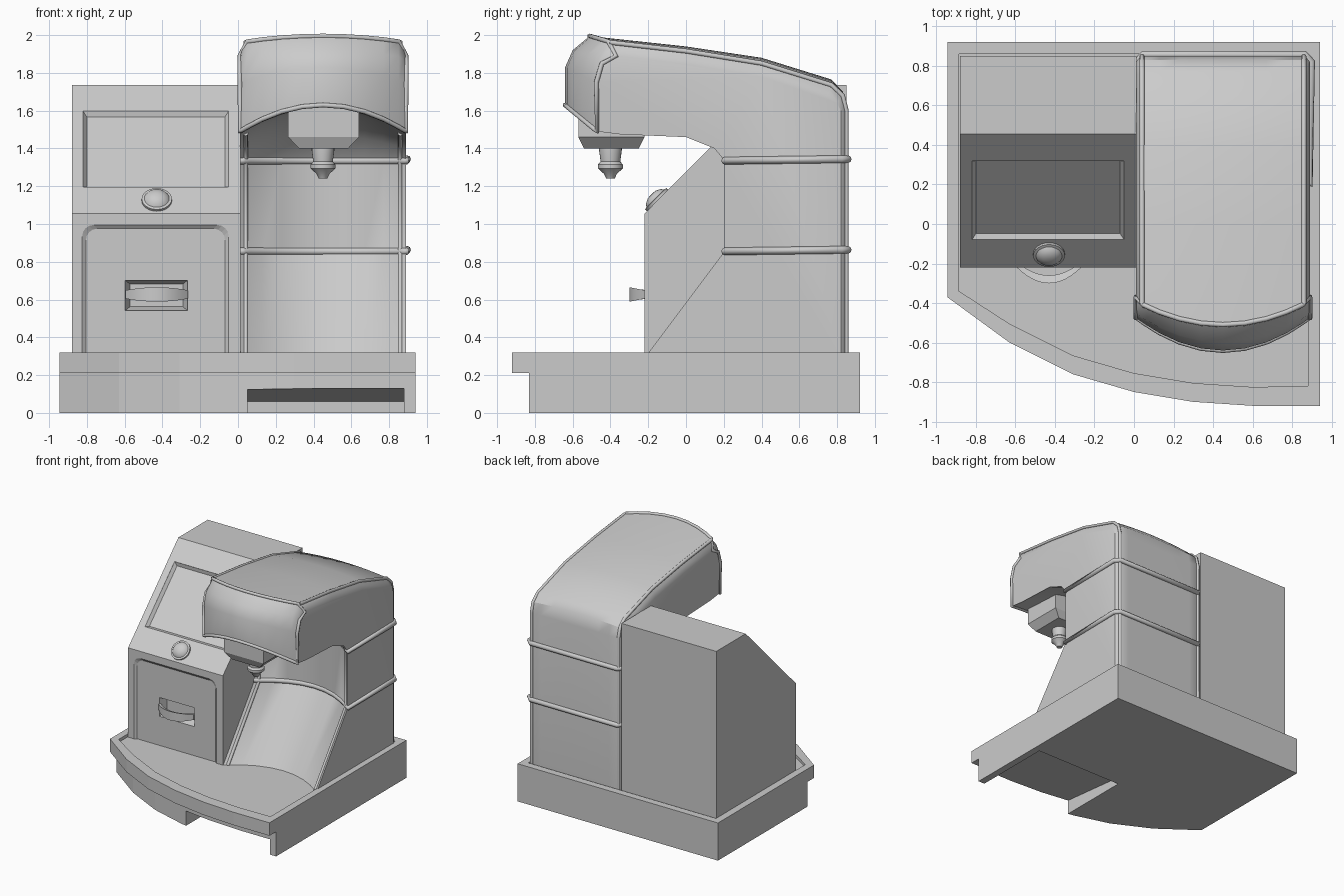
import bpy, bmesh, math
from mathutils import Vector

if "Cube" in bpy.data.objects:
    bpy.data.objects.remove(bpy.data.objects["Cube"])

grey = bpy.data.materials.new("light_grey")
grey.use_nodes = True
grey.diffuse_color = (0.6, 0.6, 0.6, 1)
grey.node_tree.nodes["Principled BSDF"].inputs["Base Color"].default_value = (0.6, 0.6, 0.6, 1)


def loft(name, rings, smooth=0):
    """Closed solid through a list of point rings."""
    bm = bmesh.new()
    loops = [[bm.verts.new(p) for p in r] for r in rings]
    n = len(loops[0])
    for a, b in zip(loops, loops[1:]):
        for i in range(n):
            j = (i + 1) % n
            bm.faces.new((a[i], a[j], b[j], b[i]))
    bm.faces.new(loops[0])
    bm.faces.new(loops[-1])
    bmesh.ops.recalc_face_normals(bm, faces=bm.faces)
    mesh = bpy.data.meshes.new(name)
    bm.to_mesh(mesh)
    bm.free()
    mesh.materials.append(grey)
    ob = bpy.data.objects.new(name, mesh)
    bpy.context.collection.objects.link(ob)
    if smooth:
        bpy.ops.object.select_all(action='DESELECT')
        ob.select_set(True)
        bpy.context.view_layer.objects.active = ob
        bpy.ops.object.shade_smooth_by_angle(angle=math.radians(smooth))
    return ob


def tube(name, points, radius, closed=False):
    """Round bead along a path."""
    cu = bpy.data.curves.new(name, 'CURVE')
    cu.dimensions = '3D'
    cu.bevel_depth = radius
    cu.bevel_resolution = 2
    cu.use_fill_caps = True
    sp = cu.splines.new('POLY')
    sp.points.add(len(points) - 1)
    for p, co in zip(sp.points, points):
        p.co = (*co, 1)
    sp.use_cyclic_u = closed
    cu.materials.append(grey)
    ob = bpy.data.objects.new(name, cu)
    bpy.context.collection.objects.link(ob)


def cut(target, cutter):
    cutter.hide_render = True
    cutter.hide_viewport = True
    cutter.display_type = 'WIRE'
    mod = target.modifiers.new(cutter.name, 'BOOLEAN')
    mod.operation = 'DIFFERENCE'
    mod.solver = 'EXACT'
    mod.object = cutter


def flat(outline, z):
    return [(x, y, z) for x, y in outline]


def rect(cx, cy, hx, hy):
    return [(cx - hx, cy - hy), (cx + hx, cy - hy), (cx + hx, cy + hy), (cx - hx, cy + hy)]


# Base with a curved front, a set-back foot and a shallow sunken tray
curve = [(0.6, -0.92), (0.3, -0.9), (0, -0.85), (-0.31, -0.76), (-0.63, -0.6)]
top = [(-0.945, 0.92), (0.94, 0.92), (0.94, -0.92)] + curve + [(-0.945, -0.37)]
foot = [(x, y + 0.09 if y < 0 else y) for x, y in top]
tray = [(-0.885, 0.86), (0.88, 0.86), (0.88, -0.82)] + [(x, y + 0.095) for x, y in curve] + [(-0.885, -0.34)]
base = loft("base_tray", [flat(top, 0.21), flat(top, 0.32)])
cut(base, loft("tray_cutter", [flat(tray, 0.295), flat(tray, 0.4)]))
foot = loft("base_foot", [flat(foot, 0), flat(foot, 0.21)])
slot = [(-1, -0.1), (-1, 0.14), (-0.83, 0.13), (-0.14, 0.06), (-0.14, -0.1)]
cut(foot, loft("slot_cutter", [[(x, y, z) for y, z in slot] for x in (0.05, 0.88)]))

# Control cabinet with a sloped panel
side = [(-0.22, 0.29), (-0.22, 1.055), (0.455, 1.735), (0.85, 1.735), (0.85, 0.29)]
cabinet = loft("cabinet", [[(x, y, z) for y, z in side] for x in (-0.88, 0.012)])
up = Vector((0, 1, 1)).normalized()
out = Vector((0, -1, 1)).normalized()


def on_slope(outline, y, h):
    origin = Vector((0, y, y + 1.277)) + out * h
    return [origin + Vector((x, 0, 0)) + up * v for x, v in outline]


# Recessed screen and round button
cut(cabinet, loft("screen_cutter", [
    on_slope(rect(-0.435, 0, 0.365, 0.263), 0.12, -0.025),
    on_slope(rect(-0.435, 0, 0.385, 0.283), 0.12, 0),
    on_slope(rect(-0.435, 0, 0.385, 0.283), 0.12, 0.1)]))
circle = [(math.cos(a * math.tau / 24), math.sin(a * math.tau / 24)) for a in range(24)]
loft("panel_button", [on_slope([(-0.43 + r * c, r * s) for c, s in circle], -0.152, h)
                      for r, h in [(0.08, -0.02), (0.08, 0.012), (0.066, 0.015), (0.055, 0.03),
                                   (0.03, 0.042), (0.01, 0.045)]], 35)


# Recessed door panel with rounded top corners
def door(inset, y):
    hx, r, pts = 0.388 - inset, 0.06, []
    for sx, start in ((1, 0), (-1, 90)):
        for k in range(5):
            a = math.radians(start + k * 22.5)
            pts.append((-0.437 + sx * (hx - r) + r * math.cos(a), y, 0.995 - inset - r + r * math.sin(a)))
    return [(-0.437 + hx, y, 0.2)] + pts + [(-0.437 - hx, y, 0.2)]


cut(cabinet, loft("door_cutter", [door(0.02, -0.205), door(0, -0.22), door(0, -0.4)]))

# Handle pocket and crescent handle
pocket = [(0.14, 0.06, -0.14), (0.165, 0.08, -0.2), (0.165, 0.08, -0.4)]
cut(cabinet, loft("pocket_cutter", [[(x, y, z) for x, z in rect(-0.432, 0.622, hx, hz)]
                                    for hx, hz, y in pocket]))
rings = []
for k in range(13):
    t = k / 6 - 1
    b, x = 1 - t * t, -0.43 + 0.165 * t
    front, back, h = -0.218 - 0.082 * b, -0.19 - 0.07 * b, 0.022 + 0.016 * b
    rings.append([(x, front, 0.627 - h), (x, front, 0.627 + h), (x, back, 0.648), (x, back, 0.606)])
loft("door_handle", rings, 30)

# Tower and head: side profile points (y, z), bulge at the middle (dy, dz), corner rounding (iy, iz)
profile = [
    (-0.22, 0.29, 0.18, 0, 0, 0), (0.2, 0.85, 0.18, 0, 0, 0), (0.2, 1.34, 0.18, 0, 0, 0),
    (0.15, 1.4, 0.14, 0.07, 0, 0), (0, 1.46, 0.03, 0.14, 0, 0), (-0.35, 1.475, 0, 0.14, 0, 0),
    (-0.47, 1.49, -0.17, 0.14, 0, 0), (-0.475, 1.75, -0.165, 0.08, 0, 0),
    (-0.455, 1.88, -0.145, 0.04, 0.01, -0.03), (-0.39, 1.96, -0.12, 0.035, 0.02, -0.07),
    (0, 1.915, 0, 0.025, 0, -0.07), (0.4, 1.85, 0, 0.03, 0, -0.07), (0.77, 1.735, 0, 0.03, -0.02, -0.06),
    (0.83, 1.68, 0, 0.02, -0.03, -0.04), (0.85, 1.6, 0, 0, -0.03, 0), (0.85, 0.29, 0, 0, -0.03, 0)]
stations = [-1, -0.97, -0.91, -0.73, -0.5, -0.25, 0, 0.25, 0.5, 0.73, 0.91, 0.97, 1]


def surf(i, t):
    y, z, dy, dz, iy, iz = profile[i]
    b = 1 - t * t
    r = max(0, (abs(t) - 0.91) / 0.09) ** 2
    return (0.45 + 0.44 * t, y + dy * b + iy * r, z + dz * b + iz * r)


loft("tower_and_head", [[surf(i, t) for i in range(len(profile))] for t in stations], 32)

# Beads along the edges of the head and tower
inner = stations[2:-2]
tube("head_front_bead", [surf(9, t) for t in inner] + [surf(i, 1) for i in (9, 8, 7)]
     + [surf(6, t) for t in reversed(stations)] + [surf(i, -1) for i in (7, 8, 9)], 0.013, True)
for label, t in (("right", -0.93), ("left", 0.93)):
    tube(label + "_top_bead", [surf(i, t) for i in range(9, len(profile))], 0.013)
    tube(label + "_tower_bead", [surf(i, t) for i in range(5)], 0.013)

# Hoops around the tower
for label, z in (("lower", 0.855), ("upper", 1.335)):
    path = [(0.455 + 0.44 * t, 0.205 + 0.18 * (1 - t * t), z) for t in stations]
    path += [(0.897, 0.82, z + 0.008), (0.86, 0.858, z + 0.008), (0.05, 0.858, z + 0.008), (0.015, 0.82, z + 0.008)]
    tube(label + "_hoop", path, 0.02, True)

# Dispenser housing and nozzle
loft("dispenser_housing", [flat(rect(0.453, -0.395, hx, hy), z) for hx, hy, z in
                           [(0.13, 0.145, 1.4), (0.187, 0.175, 1.46), (0.187, 0.175, 1.64)]])
loft("nozzle", [[(0.45 + r * c, -0.4 + r * s, z) for c, s in circle] for r, z in
                [(0.06, 1.42), (0.06, 1.39), (0.052, 1.33), (0.066, 1.315), (0.066, 1.295),
                 (0.034, 1.265), (0.022, 1.24)]], 30)
